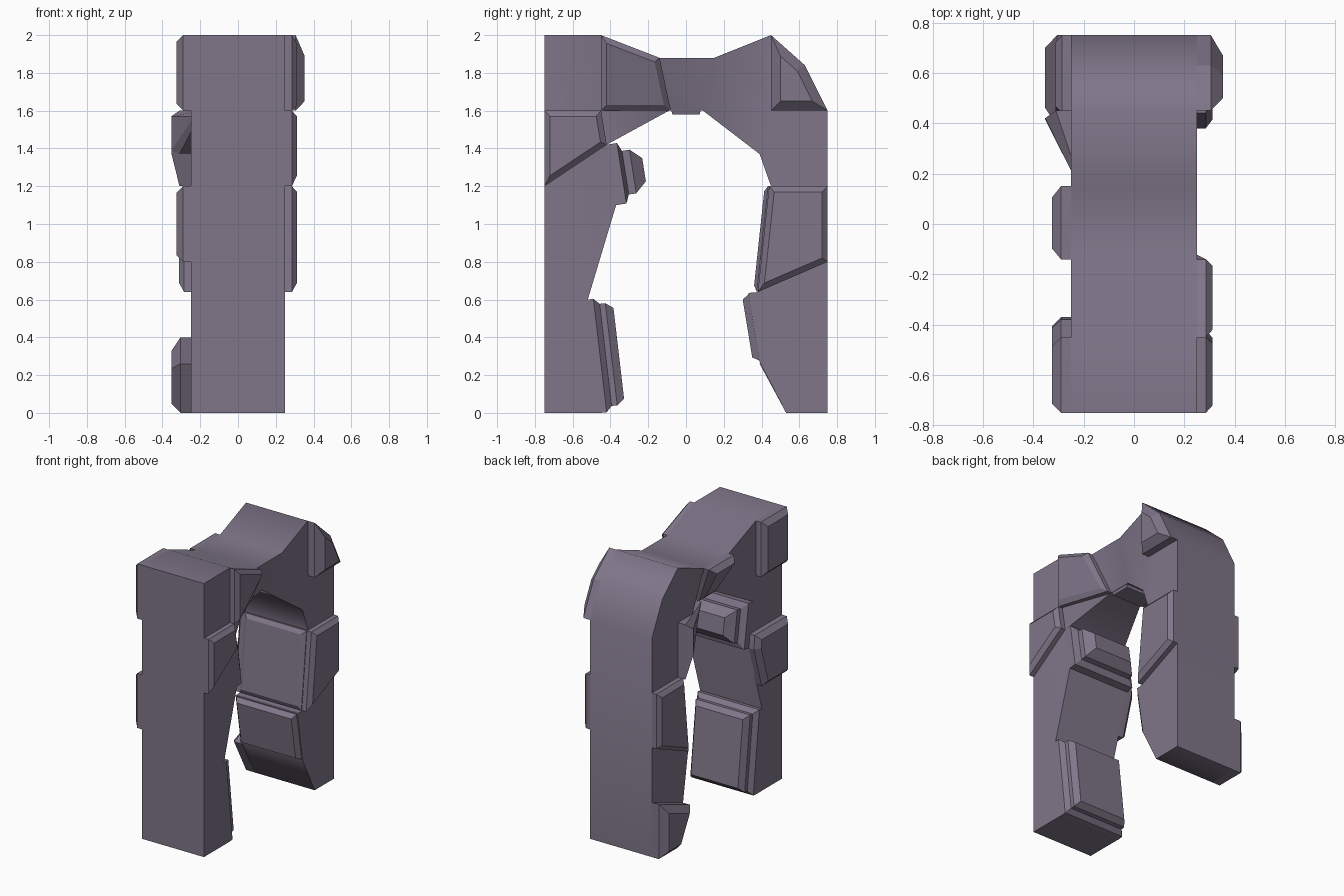
import bpy, bmesh
from mathutils import Vector

if "Cube" in bpy.data.objects:
    bpy.data.objects.remove(bpy.data.objects["Cube"])

HALF = 0.25
PINCH = 0.12  # the soffit under the crown is narrower than the legs

stone_mat = bpy.data.materials.new("purple_grey_stone")
stone_mat.diffuse_color = (0.215, 0.18, 0.25, 1)
stone_mat.use_nodes = True
stone_mat.node_tree.nodes["Principled BSDF"].inputs["Base Color"].default_value = stone_mat.diffuse_color


def depth(y, z):
    return HALF - PINCH if abs(z - 1.6) < .01 and abs(y) < .1 else HALF


def finish(bm, name):
    bmesh.ops.recalc_face_normals(bm, faces=bm.faces)
    me = bpy.data.meshes.new(name)
    bm.to_mesh(me)
    bm.free()
    me.materials.append(stone_mat)
    ob = bpy.data.objects.new(name, me)
    bpy.context.collection.objects.link(ob)
    return ob


def inset(pts, n, d):
    """Offset a planar counter-clockwise polygon inwards by d."""
    out = []
    for i, p in enumerate(pts):
        e0 = (p - pts[i - 1]).normalized()
        e1 = (pts[(i + 1) % len(pts)] - p).normalized()
        m0, m1 = n.cross(e0), n.cross(e1)
        out.append(p + (m0 + m1) * d / (1 + m0.dot(m1)))
    return out


def stone(name, pts, n, layers, sink=lambda p: 0):
    """Stepped, bevelled slab: layers are (inset, height) rings above the outline."""
    pts = [Vector(p) for p in pts]
    n = Vector(n).normalized()
    area = sum((pts[i - 1].cross(pts[i]) for i in range(len(pts))), Vector())
    if area.dot(n) < 0:
        pts.reverse()
    bm = bmesh.new()
    rings = [[bm.verts.new(q + n * (h - sink(p))) for p, q in zip(pts, inset(pts, n, d))]
             for d, h in [(0, -0.01)] + layers]
    k = len(pts)
    for a, b in zip(rings, rings[1:]):
        for i in range(k):
            j = (i + 1) % k
            bm.faces.new((a[i], a[j], b[j], b[i]))
    bm.faces.new(rings[0][::-1])
    bm.faces.new(rings[-1])
    return finish(bm, name)


def side_stone(name, side, outline, layers):
    stone(name, [(side * HALF, y, z) for y, z in outline], (side, 0, 0), layers,
          lambda p: HALF - depth(p.y, p.z))


def inner_stone(name, a, b, n, layers):
    """Stone across the full depth of the opening, on profile edge a-b."""
    w = depth(*a)
    stone(name, [(-w, *a), (w, *a), (w, *b), (-w, *b)], (0, *n), layers)


# Arch body: side profile bridged across x, each side split into crown, haunches and legs
profile = [(-.75, 0), (-.75, 2), (-.45, 2), (-.14, 1.88), (.15, 1.88), (.45, 2),
           (.63, 1.84), (.75, 1.6), (.75, 0), (.53, 0), (.39, .27), (.33, .635),
           (.39, .64), (.45, 1.2), (.39, 1.37), (.09, 1.6), (-.09, 1.6),
           (-.42, 1.42), (-.37, 1.1), (-.52, .6), (-.45, 0)]
bm = bmesh.new()
left, right = [[bm.verts.new((s * depth(y, z), y, z)) for y, z in profile] for s in (-1, 1)]
for loop in (left, right):
    for part in ([3, 4, 15, 16], [2, 3, 16, 17], [4, 5, 14, 15],
                 [0, 1, 2, 17, 18, 19, 20], range(5, 15)):
        bm.faces.new([loop[i] for i in part])
for i in range(len(profile)):
    bm.faces.new((left[i - 1], left[i], right[i], right[i - 1]))
body = finish(bm, "arch_body")
bpy.context.view_layer.objects.active = body
body.select_set(True)
bpy.ops.object.shade_smooth_by_angle(angle=1.15)

# Facing stones on the two sides
thin = [(0, .035), (.03, .062)]
mid = [(0, .04), (.035, .075)]
thick = [(0, .055), (.05, .103)]
leg_block = [(.44, 1.2), (.75, 1.2), (.75, .8), (.38, .64)]
side_stone("right_shoulder_stone", 1, [(-.45, 2), (-.14, 1.88), (-.08, 1.6), (-.45, 1.6)], thin)
side_stone("right_spring_stone", 1, [(-.75, 1.6), (-.45, 1.6), (-.42, 1.42), (-.75, 1.2)], thin)
side_stone("right_leg_stone", 1, leg_block, thin)
side_stone("right_corner_stone", 1, [(.45, 1.6), (.45, 2), (.63, 1.84), (.75, 1.6)], thick)
side_stone("left_leg_stone", -1, leg_block, thin)
side_stone("left_foot_stone", -1, [(.75, 0), (.75, .4), (.39, .26), (.53, 0)], thick)
side_stone("left_haunch_stone", -1, [(.45, 1.6), (.09, 1.6), (.39, 1.37), (.45, 1.2)],
           [(0, .06), (.03, .103)])
side_stone("left_keystone", -1, [(-.14, 1.88), (.15, 1.88), (.09, 1.6), (-.09, 1.6)], mid)
side_stone("left_corner_stone", -1, [(-.75, 2), (-.45, 2), (-.45, 1.6), (-.75, 1.6)], mid)
side_stone("left_front_leg_stone", -1,
           [(-.75, .8), (-.46, .8), (-.37, 1.1), (-.38, 1.2), (-.75, 1.2)], mid)

# Stones inside the opening
inner_stone("front_foot_inner_stone", (-.45, 0), (-.52, .6), (.6, .07),
            [(0, .03), (.03, .06), (.03, .09), (.06, .13)])
inner_stone("front_bracket_inner_stone", (-.37, 1.1), (-.42, 1.42), (.32, .05),
            [(0, .055), (.045, .075), (.045, .115), (.1, .175)])
inner_stone("back_foot_inner_stone", (.39, .27), (.33, .635), (-.365, -.06),
            [(.03, .035)])
inner_stone("back_leg_inner_stone", (.39, .64), (.45, 1.2), (-.56, .06),
            [(0, .015), (.03, .033)])
inner_stone("keystone_underside", (-.08, 1.6), (.08, 1.6), (0, -1), [(.008, .02)])
